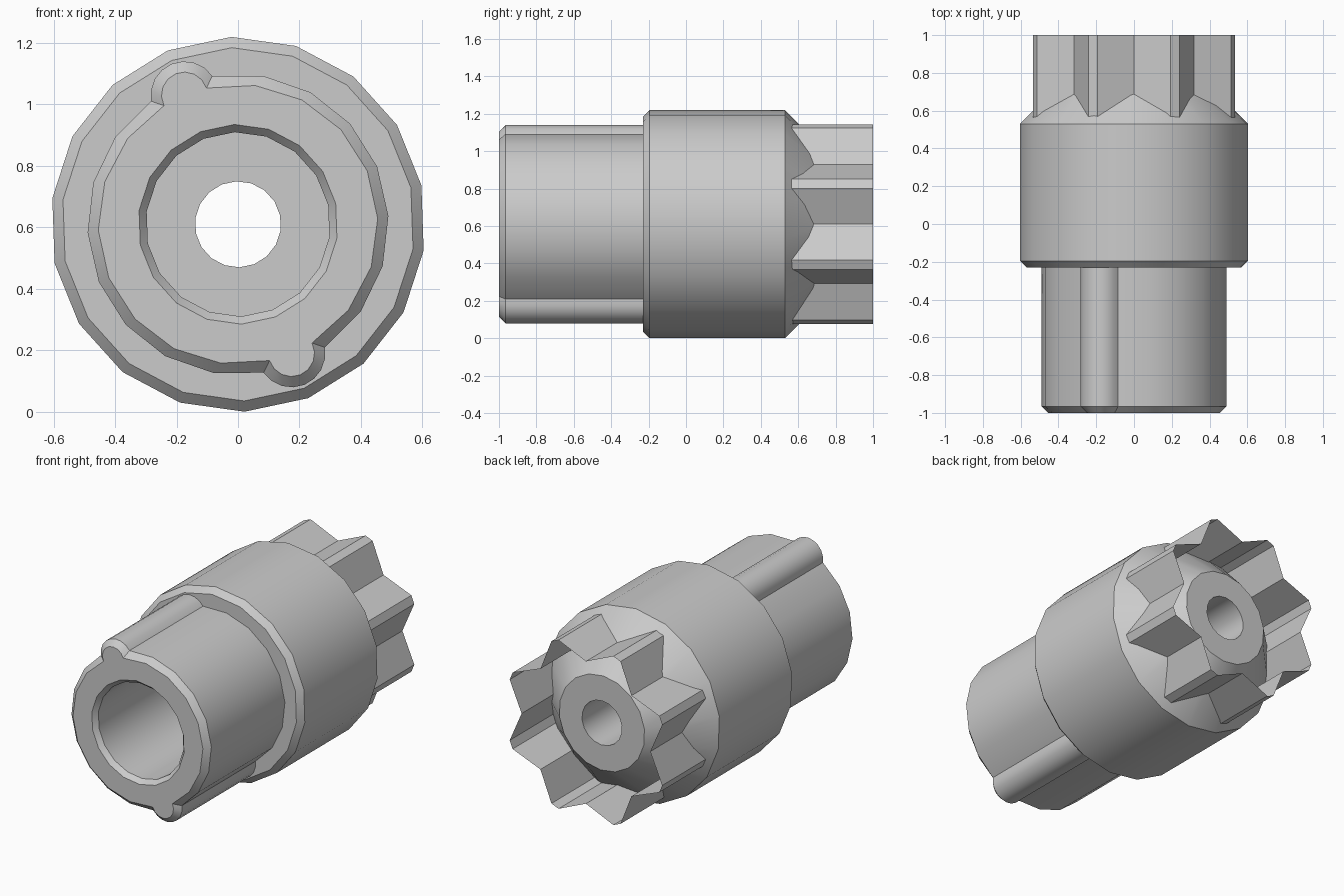
import bpy, bmesh
from math import sin, cos, acos, atan2, radians, pi

if "Cube" in bpy.data.objects:
    bpy.data.objects.remove(bpy.data.objects["Cube"])

CZ = 0.61          # height of the shaft axis
N = 18             # sides of the turned parts
START = radians(92)


def circle(r, n=N):
    return [(r * cos(START + 2 * pi * i / n), r * sin(START + 2 * pi * i / n)) for i in range(n)]


def add_ring(bm, pts, ys):
    ys = ys if isinstance(ys, list) else [ys] * len(pts)
    return [bm.verts.new((x, y, CZ + z)) for (x, z), y in zip(pts, ys)]


def loft(bm, rings):
    for a, b in zip(rings, rings[1:]):
        for i in range(len(a)):
            j = (i + 1) % len(a)
            bm.faces.new((a[i], b[i], b[j], a[j]))


def finish(bm, name):
    me = bpy.data.meshes.new(name)
    bm.to_mesh(me)
    bm.free()
    ob = bpy.data.objects.new(name, me)
    bpy.context.collection.objects.link(ob)
    bpy.ops.object.select_all(action='DESELECT')
    ob.select_set(True)
    bpy.context.view_layer.objects.active = ob
    bpy.ops.object.shade_smooth_by_angle(angle=radians(30))
    return ob


def keyed_outline(R, r, d=0.455, key=radians(112.5), arc_n=8, round_n=8):
    """Circle of radius R with two opposite round keys of radius r."""
    half = acos((R * R + d * d - r * r) / (2 * R * d))
    sweep = atan2(R * sin(half), R * cos(half) - d)
    pts = []
    for k in (key, key + pi):
        for i in range(round_n + 1):
            a = k - sweep + 2 * sweep * i / round_n
            pts.append((d * cos(k) + r * cos(a), d * sin(k) + r * sin(a)))
        for i in range(1, arc_n):
            a = k + half + (pi - 2 * half) * i / arc_n
            pts.append((R * cos(a), R * sin(a)))
    return pts


# Turned body: collar, rear cone, through hole, front bore
bm = bmesh.new()
profile = [(0.40, -0.23), (0.575, -0.23), (0.61, -0.195), (0.61, 0.53), (0.30, 0.84),
           (0.14, 0.84), (0.14, 0.25), (0.30, 0.25), (0.30, -0.97), (0.325, -1.0)]
body = [add_ring(bm, circle(r), y) for r, y in profile]
loft(bm, body)

# Keyed sleeve with chamfered front edge
sleeve = [add_ring(bm, keyed_outline(R, r), y)
          for R, r, y in ((0.455, 0.075, -1.0), (0.49, 0.11, -0.965), (0.49, 0.11, -0.23))]
loft(bm, sleeve)

# Front annular face between sleeve and bore
edges = [bm.edges.get((ring[i], ring[i - 1])) for ring in (sleeve[0], body[-1]) for i in range(len(ring))]
cap = bmesh.ops.triangle_fill(bm, edges=edges, use_beauty=True, normal=(0, -1, 0))
for f in [g for g in cap["geom"] if isinstance(g, bmesh.types.BMFace)]:
    f.normal_update()
    if f.normal.y > 0:
        f.normal_flip()
finish(bm, "sleeve_body")

# Eight-tooth open crown rising from the cone
star = []
for k in range(8):
    for deg, r in ((0, 0.45), (19.8, 0.567), (25.2, 0.567)):
        a = radians(45 * k + deg)
        star.append((r, a))
pts = [(r * cos(a), r * sin(a)) for r, a in star]
bm = bmesh.new()
loft(bm, [add_ring(bm, pts, [1.13 - r for r, a in star]), add_ring(bm, pts, 1.0)])
finish(bm, "tooth_crown")
